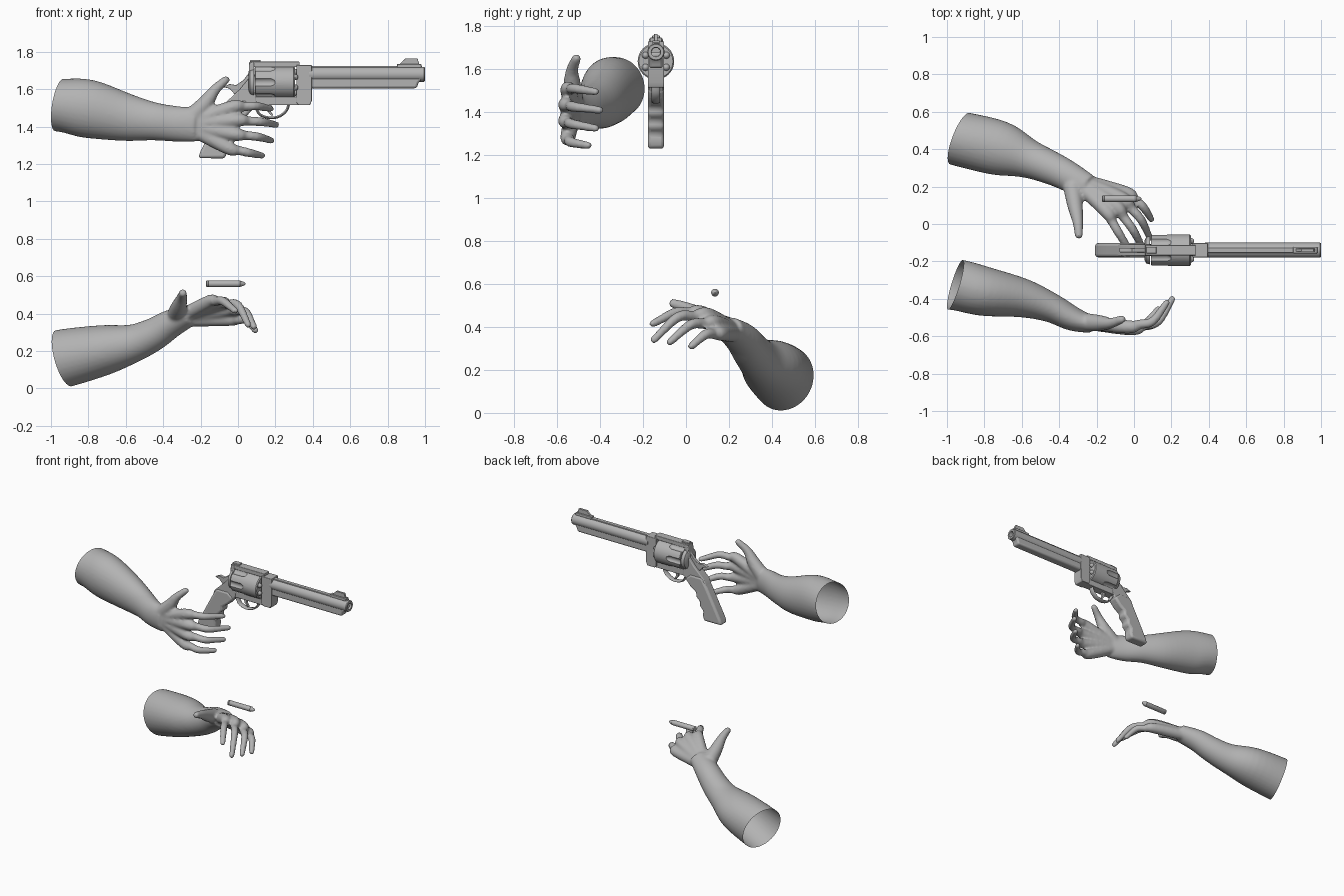
import bpy, bmesh, math
from mathutils import Vector

if "Cube" in bpy.data.objects:
    bpy.data.objects.remove(bpy.data.objects["Cube"])

grey = bpy.data.materials.new("plain grey")
grey.use_nodes = True
grey.diffuse_color = (0.45, 0.45, 0.45, 1)
grey.node_tree.nodes["Principled BSDF"].inputs["Base Color"].default_value = grey.diffuse_color

GUN_Y = -0.14


def finish(name, bm, angle=35):
    """Turn a bmesh into a shaded, coloured object."""
    bmesh.ops.recalc_face_normals(bm, faces=bm.faces)
    mesh = bpy.data.meshes.new(name)
    bm.to_mesh(mesh)
    bm.free()
    mesh.materials.append(grey)
    ob = bpy.data.objects.new(name, mesh)
    bpy.context.collection.objects.link(ob)
    shade(ob, angle)
    return ob


def shade(ob, angle):
    bpy.ops.object.select_all(action='DESELECT')
    ob.select_set(True)
    bpy.context.view_layer.objects.active = ob
    bpy.ops.object.shade_smooth_by_angle(angle=math.radians(angle))


def apply(ob, mod):
    bpy.context.view_layer.objects.active = ob
    bpy.ops.object.modifier_apply(modifier=mod.name)


def skin(bm, rings):
    """Bridge rings of points into a closed tube."""
    loops = [[bm.verts.new(p) for p in ring] for ring in rings]
    n = len(loops[0])
    for a, b in zip(loops, loops[1:]):
        for i in range(n):
            j = (i + 1) % n
            bm.faces.new((a[i], a[j], b[j], b[i]))
    bm.faces.new(loops[0][::-1])
    bm.faces.new(loops[-1])


def spline(points, steps=5):
    """Smooth curve through points of any dimension."""
    p = [Vector(q) for q in points]
    p = [p[0] * 2 - p[1]] + p + [p[-1] * 2 - p[-2]]
    out = []
    for a, b, c, d in zip(p, p[1:], p[2:], p[3:]):
        for k in range(steps):
            t = k / steps
            out.append(b + (c - a) * (t / 2) + (a * 2 - b * 5 + c * 4 - d) * (t * t / 2)
                       + (b * 3 - a - c * 3 + d) * (t ** 3 / 2))
    return out + [p[-2]]


def tube(bm, points, ref=(0, 0, 1), sides=20, rounded=False):
    """Loft ellipses; each point is x, y, z, side radius, up radius."""
    pts = spline(points)
    rings = []
    for i, p in enumerate(pts):
        t = (pts[min(i + 1, len(pts) - 1)] - pts[max(i - 1, 0)]).to_3d().normalized()
        side = t.cross(Vector(ref)).normalized()
        up = side.cross(t)
        def ring(c, s):
            angles = [math.tau * k / sides for k in range(sides)]
            return [c + side * math.cos(a) * p[3] * s + up * math.sin(a) * p[4] * s for a in angles]
        rings.append(ring(p.to_3d(), 1))
    if rounded:
        for d, s in ((0.5, 0.87), (0.87, 0.5)):
            rings.append(ring(pts[-1].to_3d() + t * p[3] * d, s))
    skin(bm, rings)


def lathe(bm, profile, y, z, sides=32):
    """Revolve (x, radius) pairs about a line along x."""
    skin(bm, [[(x, y + r * math.cos(math.tau * k / sides), z + r * math.sin(math.tau * k / sides))
               for k in range(sides)] for x, r in profile])


def turned(name, profile, y=GUN_Y, z=1.68):
    bm = bmesh.new()
    lathe(bm, profile, y, z)
    return finish(name, bm)


def plate(name, outline, half, bevel=0.004):
    """Extrude an x-z outline across the gun."""
    bm = bmesh.new()
    skin(bm, [[(x, GUN_Y + s * half, z) for x, z in outline] for s in (-1, 1)])
    ob = finish(name, bm)
    mod = ob.modifiers.new("bevel", 'BEVEL')
    mod.width, mod.segments, mod.limit_method = bevel, 3, 'ANGLE'
    mod.angle_limit = math.radians(45)
    return ob


def box(x0, x1, z0, z1):
    return [(x0, z0), (x1, z0), (x1, z1), (x0, z1)]


def arm(name, forearm, wrist, fingers, thumb, cut, normal):
    """Forearm, palm bones and fingers fused into one open-ended skin."""
    bm = bmesh.new()
    tube(bm, forearm, sides=32)
    for knuckle, middle, tip in fingers:
        start = Vector(wrist).lerp(Vector(knuckle), 0.15)
        bend = Vector(knuckle).lerp(Vector(middle), 0.45)
        radii = (0.04, 0.036, 0.026, 0.024, 0.018)
        tube(bm, [(*p, r, r) for p, r in zip((start, knuckle, bend, middle, tip), radii)], rounded=True)
    tube(bm, [(*p, r, r) for p, r in zip(thumb, (0.05, 0.042, 0.029, 0.022))], rounded=True)
    ob = finish(name, bm)
    mod = ob.modifiers.new("fuse", 'REMESH')
    mod.mode, mod.voxel_size = 'VOXEL', 0.009
    apply(ob, mod)
    mod = ob.modifiers.new("relax", 'SMOOTH')
    mod.factor, mod.iterations = 0.5, 7
    apply(ob, mod)
    bm = bmesh.new()
    bm.from_mesh(ob.data)
    bmesh.ops.bisect_plane(bm, geom=bm.verts[:] + bm.edges[:] + bm.faces[:], plane_co=cut,
                           plane_no=Vector(normal).normalized(), clear_outer=True)
    bm.to_mesh(ob.data)
    bm.free()
    shade(ob, 80)


# Right arm, palm inward, thumb up
arm("right_arm",
    [(-1.1, -.31, 1.52, .14, .14), (-.95, -.325, 1.515, .137, .142), (-.8, -.36, 1.495, .132, .156),
     (-.6, -.395, 1.45, .105, .128), (-.45, -.445, 1.428, .08, .102), (-.33, -.505, 1.415, .066, .095),
     (-.22, -.54, 1.41, .045, .09)],
    (-.29, -.52, 1.41),
    [[(-.03, -.55, 1.505), (.1, -.52, 1.51), (.175, -.42, 1.495)],
     [(-.01, -.56, 1.435), (.13, -.52, 1.425), (.205, -.4, 1.41)],
     [(-.02, -.56, 1.36), (.11, -.53, 1.345), (.18, -.42, 1.325)],
     [(-.05, -.55, 1.285), (.06, -.535, 1.26), (.13, -.455, 1.245)]],
    [(-.26, -.525, 1.44), (-.175, -.53, 1.525), (-.125, -.53, 1.595), (-.065, -.51, 1.65)],
    (-.955, -.325, 1.515), (-1, .3, .16))

# Left arm, palm down
arm("left_arm",
    [(-1.1, .5, .12, .14, .15), (-.95, .46, .157, .146, .157), (-.72, .405, .205, .146, .135),
     (-.56, .347, .242, .104, .102), (-.45, .303, .29, .09, .088), (-.36, .26, .345, .082, .076),
     (-.25, .195, .395, .072, .055)],
    (-.33, .245, .37),
    [[(-.15, .07, .465), (-.08, -.05, .467), (-.015, -.155, .415)],
     [(-.1, .1, .455), (0, -.04, .445), (.055, -.15, .34)],
     [(-.06, .135, .42), (.04, .02, .41), (.085, -.075, .33)],
     [(-.04, .165, .37), (.05, .09, .365), (.093, .025, .31)]],
    [(-.33, .2, .395), (-.315, .1, .44), (-.3, .01, .485), (-.295, -.06, .51)],
    (-.93, .455, .157), (-1, .38, -.29))

# Loose cartridge
turned("cartridge", [(-.17, .014), (-.168, .018), (-.16, .018), (-.158, .016), (-.154, .018), (.012, .018),
                     (.015, .015), (.03, .011), (.037, .006), (.04, .002)], .135, .56)

# Barrel group
turned("barrel", [(.38, .04), (.995, .04), (1, .036), (1, .022), (.92, .02)])
plate("barrel_underlug", [(.38, 1.605), (.955, 1.605), (.965, 1.635), (.985, 1.655), (.985, 1.68), (.38, 1.68)], .031, .012)
plate("barrel_rib", box(.38, .985, 1.7, 1.725), .014)
plate("front_sight_base", box(.85, .98, 1.715, 1.735), .017)
plate("front_sight_blade", [(.86, 1.73), (.895, 1.765), (.96, 1.765), (.97, 1.73)], .008, .002)

# Frame around the chamber drum
plate("top_strap", box(.06, .33, 1.718, 1.747), .028)
plate("front_frame_block", [(.312, 1.53), (.325, 1.515), (.385, 1.515), (.395, 1.54), (.395, 1.73), (.312, 1.73)], .038)
plate("lower_frame", box(.03, .34, 1.515, 1.56), .03)
plate("rear_frame", [(.085, 1.745), (.06, 1.74), (.055, 1.655), (.01, 1.6), (-.07, 1.525), (-.095, 1.46),
                     (.05, 1.46), (.1, 1.525)], .032, .006)
plate("rear_sight", box(.065, .12, 1.74, 1.757), .018)
turned("recoil_shield", [(.055, .05), (.065, .07), (.085, .076)], z=1.637)

# Chamber drum with six flutes cut from the rear
drum = turned("chamber_drum", [(.09, .08), (.094, .085), (.298, .085), (.304, .079)], z=1.637)
cuts, noses = bmesh.new(), bmesh.new()
for k in range(6):
    a = math.tau * k / 6
    lathe(cuts, [(.05, .026), (.175, .026), (.195, .018), (.205, .006)],
          GUN_Y + .098 * math.cos(a), 1.637 + .098 * math.sin(a), 20)
    a += math.tau / 12
    lathe(noses, [(.29, .017), (.31, .016), (.318, .011), (.322, .004)],
          GUN_Y + .056 * math.cos(a), 1.637 + .056 * math.sin(a), 16)
cutter = finish("flute_cutter", cuts)
cutter.hide_render = True
mod = drum.modifiers.new("flutes", 'BOOLEAN')
mod.operation, mod.object, mod.solver = 'DIFFERENCE', cutter, 'EXACT'
apply(drum, mod)
bpy.data.objects.remove(cutter)
shade(drum, 35)
finish("chambered_rounds", noses)

# Grip with finger grooves, hammer and trigger
plate("grip", [(-.055, 1.54), (-.1, 1.46), (-.15, 1.365), (-.2, 1.27), (-.212, 1.232), (-.07, 1.23), (-.058, 1.265),
               (-.062, 1.3), (-.033, 1.33), (-.036, 1.36), (-.004, 1.39), (-.004, 1.42), (.04, 1.45),
               (.085, 1.5), (.04, 1.54)], .038, .018)
plate("hammer", [(.06, 1.69), (.03, 1.65), (-.01, 1.622), (-.045, 1.628), (-.08, 1.612), (-.045, 1.603),
                 (-.015, 1.57), (.06, 1.6)], .012, .003)
plate("trigger", [(.15, 1.53), (.185, 1.53), (.172, 1.49), (.188, 1.46), (.178, 1.458), (.155, 1.485)], .009, .003)
guard = bmesh.new()
tube(guard, [(x, GUN_Y, z, .007, .02) for x, z in
             ((.275, 1.53), (.258, 1.485), (.22, 1.455), (.17, 1.447), (.12, 1.463), (.095, 1.5), (.08, 1.53))],
     ref=(0, 1, 0), sides=12)
finish("trigger_guard", guard, 60)
